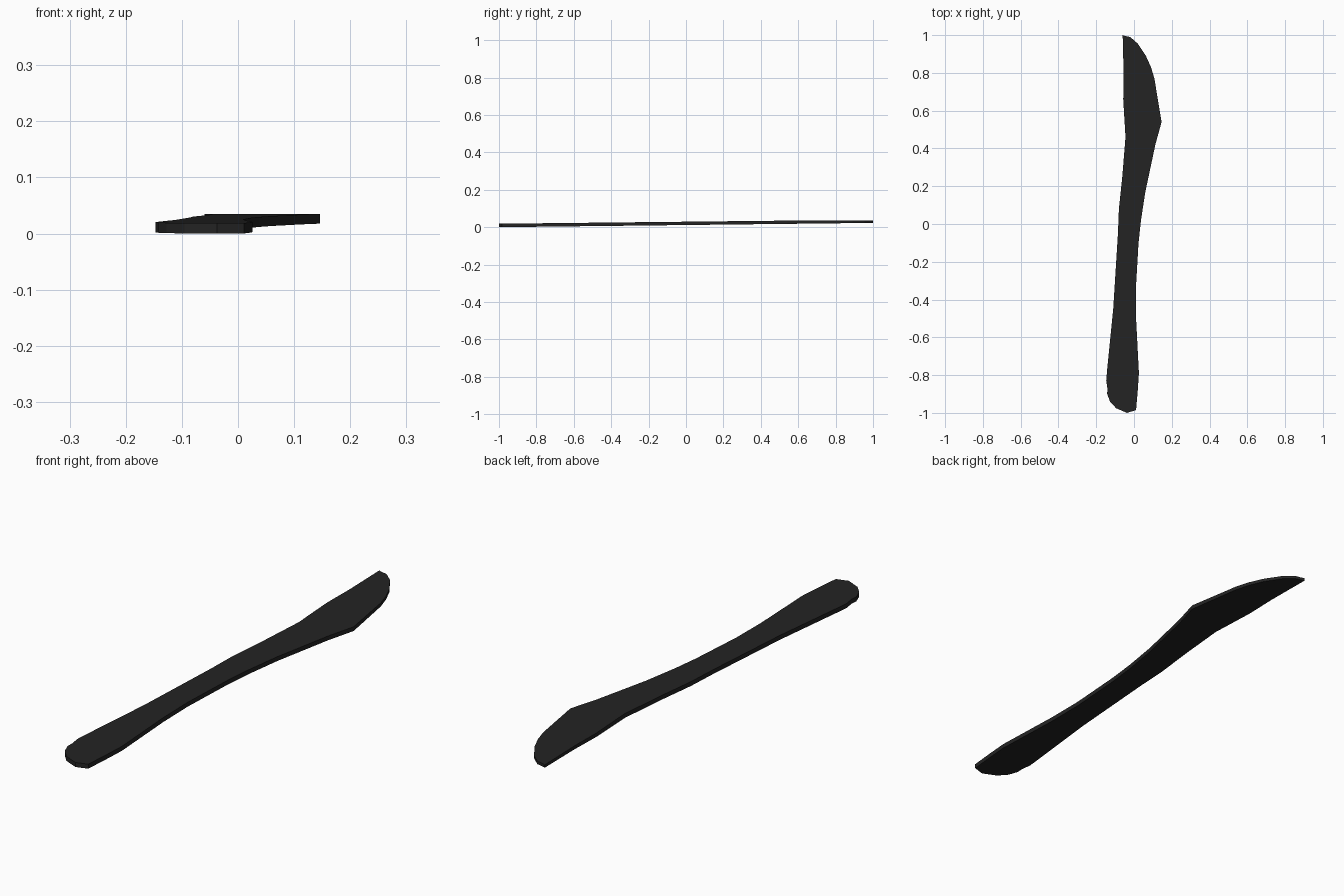
import bpy, bmesh

if "Cube" in bpy.data.objects:
    bpy.data.objects.remove(bpy.data.objects["Cube"])

# Outline seen from above, anticlockwise from the blade tip
outline = [
    (-0.06, 1.0), (-0.055, 0.8), (-0.057, 0.66), (-0.045, 0.46), (-0.062, 0.25),
    (-0.08, 0.08), (-0.085, -0.05), (-0.11, -0.45), (-0.143, -0.78), (-0.147, -0.83),
    (-0.141, -0.87), (-0.142, -0.9), (-0.127, -0.94), (-0.095, -0.975), (-0.037, -1.0),
    (0.011, -0.985), (0.02, -0.88), (0.026, -0.79), (0.011, -0.5), (0.01, -0.34),
    (0.024, -0.1), (0.037, 0.02), (0.06, 0.17), (0.113, 0.42), (0.124, 0.46),
    (0.146, 0.54), (0.108, 0.77), (0.09, 0.83), (0.063, 0.89), (0.02, 0.955),
    (-0.02, 0.99), (-0.045, 0.995),
]


def underside(y):
    return 0.0115 * (y + 1)


def upper_side(y):
    return min(0.0185 + 0.0108 * (y + 1), 0.035)


bm = bmesh.new()
face = bm.faces.new([bm.verts.new((x, y, 0)) for x, y in outline])

# Cut the outline into crosswise bands so the gentle rise is clean
for y in (-0.93, -0.78, -0.45, -0.05, 0.25, 0.5, 0.55, 0.77, 0.9):
    bmesh.ops.bisect_plane(bm, geom=bm.verts[:] + bm.edges[:] + bm.faces[:],
                           plane_co=(0, y, 0), plane_no=(0, 1, 0), dist=0.0005)

# Thicken, then shape both sides along the length
ext = bmesh.ops.extrude_face_region(bm, geom=bm.faces[:], use_keep_orig=True)
top = {g for g in ext["geom"] if isinstance(g, bmesh.types.BMVert)}
for v in bm.verts:
    v.co.z = upper_side(v.co.y) if v in top else underside(v.co.y)
bmesh.ops.recalc_face_normals(bm, faces=bm.faces[:])

mesh = bpy.data.meshes.new("knife")
bm.to_mesh(mesh)
bm.free()

# One dark colour for blade and handle
mat = bpy.data.materials.new("dark charcoal")
mat.diffuse_color = (0.017, 0.017, 0.017, 1)
mat.use_nodes = True
mat.node_tree.nodes["Principled BSDF"].inputs["Base Color"].default_value = mat.diffuse_color
mesh.materials.append(mat)
knife = bpy.data.objects.new("knife", mesh)
bpy.context.collection.objects.link(knife)
